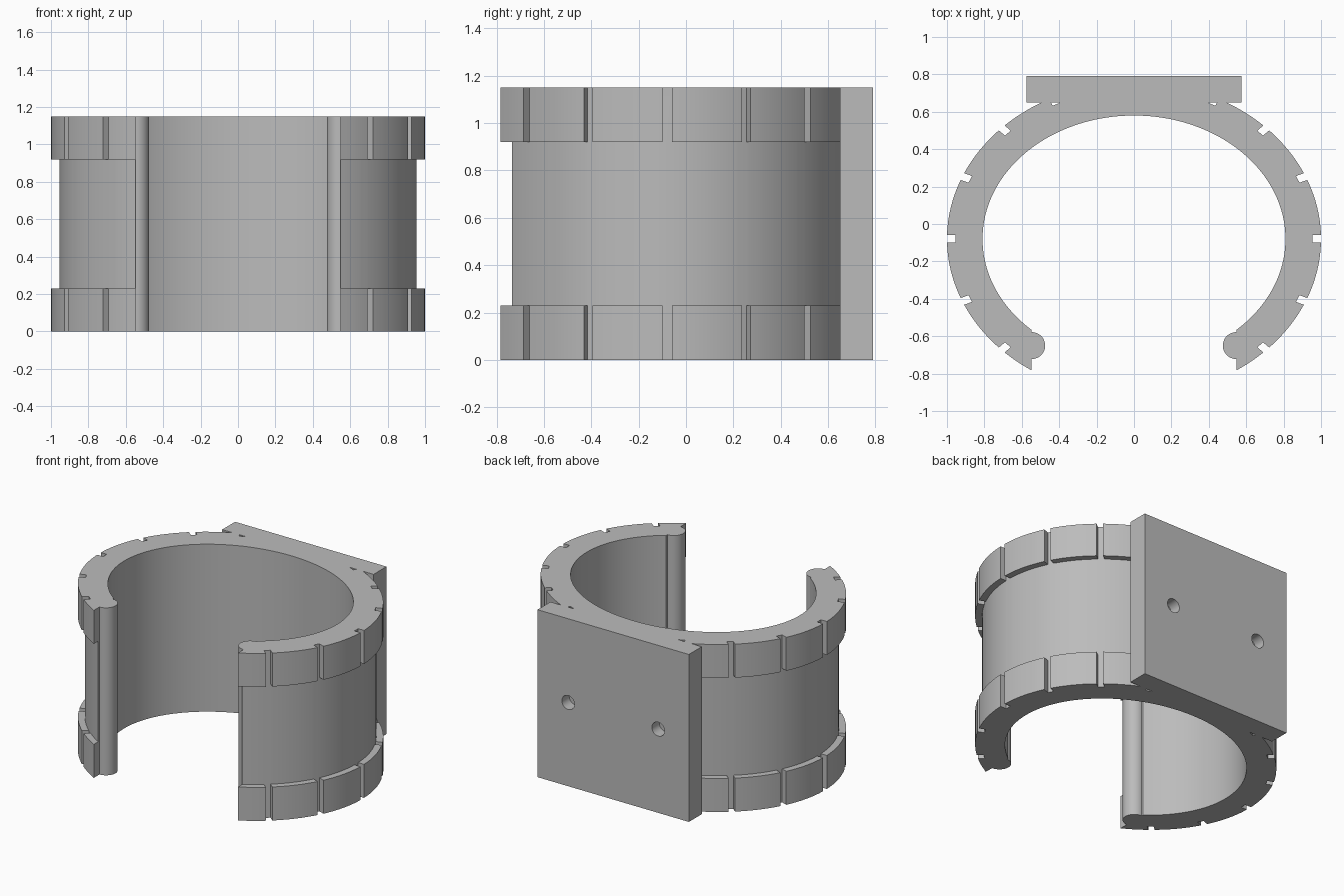
import bpy, bmesh, math

if "Cube" in bpy.data.objects:
    bpy.data.objects.remove(bpy.data.objects["Cube"])

H, CY = 1.15, -0.08                 # height, centre of the ellipses in y
OUT, MID, INN = (1.0, 0.84), (0.955, 0.80), (0.81, 0.66)
END_X, SLOT_HALF = 0.547, 0.02

grey = bpy.data.materials.new("plain grey")
grey.diffuse_color = (0.5, 0.5, 0.5, 1)
grey.use_nodes = True
grey.node_tree.nodes["Principled BSDF"].inputs["Base Color"].default_value = grey.diffuse_color


def polar(e, deg, off=0.0):
    """Point on ellipse e along a ray at deg, shifted sideways by off."""
    a = math.radians(deg)
    c, s = math.cos(a), math.sin(a)
    r = 1 / math.sqrt((c / e[0]) ** 2 + (s / e[1]) ** 2)
    if off:
        a2 = a + math.asin(off / r)
        c, s = math.cos(a2), math.sin(a2)
        r = 1 / math.sqrt((c / e[0]) ** 2 + (s / e[1]) ** 2)
    return (r * c, r * s + CY)


def end_point(e, sign):
    """Lower point of ellipse e at the opening."""
    return (sign * END_X, CY - e[1] * math.sqrt(1 - (END_X / e[0]) ** 2))


def finish(bm, name):
    bmesh.ops.recalc_face_normals(bm, faces=bm.faces)
    me = bpy.data.meshes.new(name)
    bm.to_mesh(me)
    bm.free()
    me.materials.append(grey)
    ob = bpy.data.objects.new(name, me)
    bpy.context.collection.objects.link(ob)
    return ob


def loft(name, layers):
    """Skin a stack of (profile, z) outlines and close both ends."""
    bm = bmesh.new()
    rings = [[bm.verts.new((x, y, z)) for x, y in prof] for prof, z in layers]
    n = len(rings[0])
    for a, b in zip(rings, rings[1:]):
        for i in range(n):
            j = (i + 1) % n
            bm.faces.new((a[i], a[j], b[j], b[i]))
    bm.faces.new(rings[0][::-1])
    bm.faces.new(rings[-1])
    bmesh.ops.remove_doubles(bm, verts=bm.verts, dist=1e-5)
    bmesh.ops.dissolve_degenerate(bm, dist=1e-5, edges=bm.edges)
    return finish(bm, name)


# Outer outline of the rims (with slots) and of the recessed middle
slots = list(range(-40, 61, 20)) + list(range(120, 221, 20))
rim, waist = [end_point(OUT, 1)], [end_point(MID, 1)]
for deg in range(-48, 229, 2):
    if deg in slots:
        for e, off in ((OUT, -1), (MID, -1), (MID, 1), (OUT, 1)):
            rim.append(polar(e, deg, off * SLOT_HALF))
            waist.append(polar(MID, deg, off * SLOT_HALF))
    else:
        rim.append(polar(OUT, deg))
        waist.append(polar(MID, deg))
rim.append(end_point(OUT, -1))
waist.append(end_point(MID, -1))

# Shared inner outline, walked back to the start
inner = [end_point(INN, -1)]
inner += [polar(INN, d) for d in range(220, -41, -2)] + [end_point(INN, 1)]
rim += inner
waist += inner

clamp = loft("open_ring_clamp", [(rim, 0), (rim, 0.23), (waist, 0.23),
                                 (waist, 0.92), (rim, 0.92), (rim, H)])


def circle(cx, cy, r, n):
    return [(cx + r * math.cos(2 * math.pi * i / n),
             cy + r * math.sin(2 * math.pi * i / n)) for i in range(n)]


def combine(tool, op):
    m = clamp.modifiers.new(tool.name, 'BOOLEAN')
    m.operation, m.object, m.solver = op, tool, 'EXACT'
    bpy.context.view_layer.objects.active = clamp
    bpy.ops.object.modifier_apply(modifier=m.name)
    bpy.data.objects.remove(tool)


# Flat mounting plate at the back
plate = [(-0.575, 0.65), (0.575, 0.65), (0.575, 0.79), (-0.575, 0.79)]
combine(loft("mounting_plate", [(plate, 0), (plate, H)]), 'UNION')

for s in (-1, 1):
    # Rounded bead along each lip of the opening
    bead = circle(s * 0.547, -0.65, 0.072, 48)
    combine(loft("lip_bead", [(bead, 0), (bead, H)]), 'UNION')
    # Blind screw hole in the plate
    bm = bmesh.new()
    bmesh.ops.create_cone(bm, cap_ends=True, segments=32, radius1=0.048,
                          radius2=0.048, depth=0.2)
    for v in bm.verts:
        x, y, z = v.co
        v.co = (s * 0.342 + x, 0.81 + z, 0.575 + y)
    combine(finish(bm, "screw_hole"), 'DIFFERENCE')

# Smooth curves, sharp edges
bpy.ops.object.select_all(action='DESELECT')
clamp.select_set(True)
bpy.context.view_layer.objects.active = clamp
bpy.ops.object.shade_smooth_by_angle(angle=math.radians(25))
